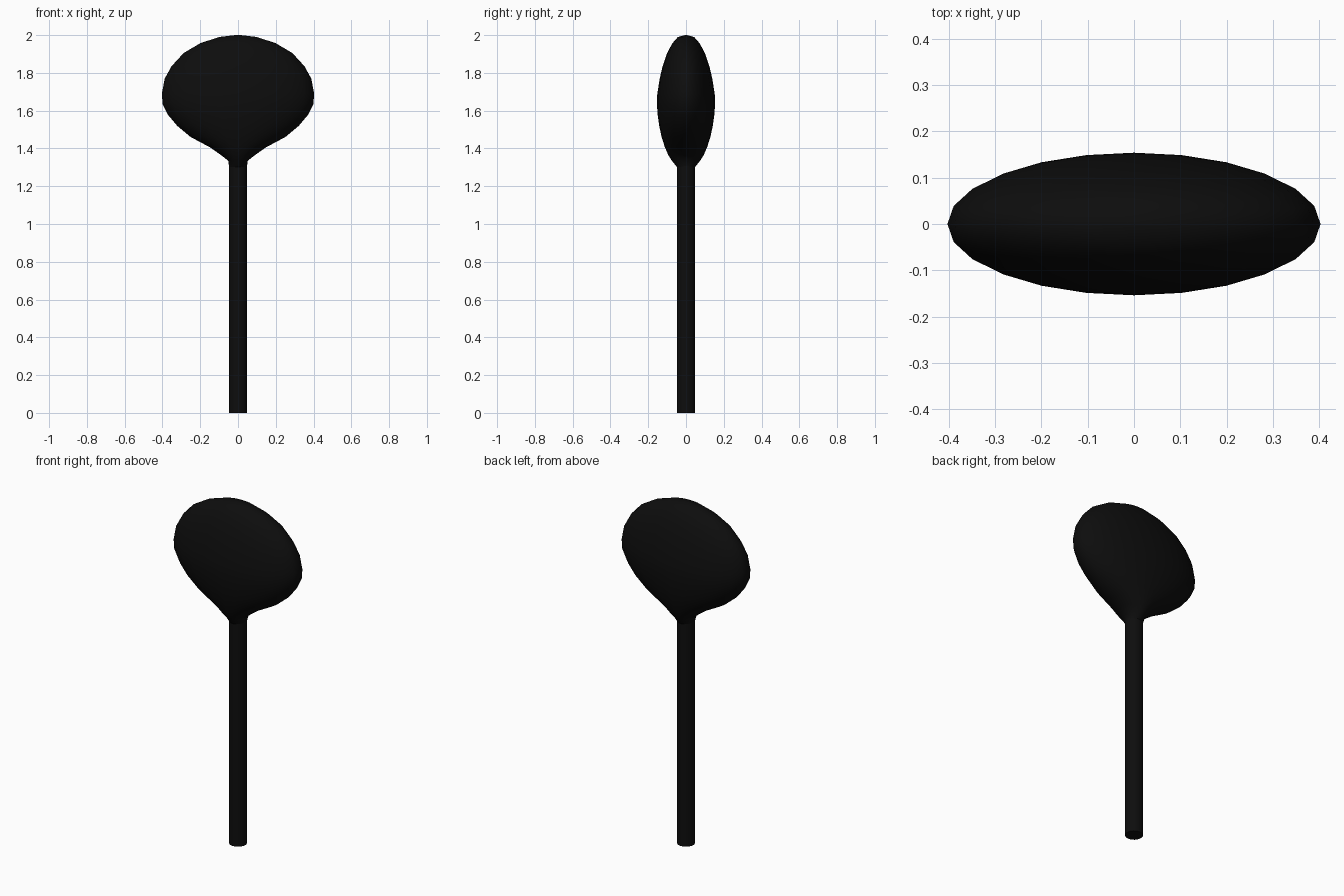
import bpy, bmesh, math

if "Cube" in bpy.data.objects:
    bpy.data.objects.remove(bpy.data.objects["Cube"])

SIDES = 24

black = bpy.data.materials.new("black")
black.diffuse_color = (0.004, 0.004, 0.004, 1)
black.use_nodes = True
black.node_tree.nodes["Principled BSDF"].inputs["Base Color"].default_value = black.diffuse_color


def loft(name, rings):
    """Closed body through elliptical rings of (height, half width x, half depth y)."""
    bm = bmesh.new()
    loops = []
    for z, a, b in rings:
        loops.append([bm.verts.new((a * math.cos(2 * math.pi * i / SIDES),
                                    b * math.sin(2 * math.pi * i / SIDES), z))
                      for i in range(SIDES)])
    for low, high in zip(loops, loops[1:]):
        for i in range(SIDES):
            j = (i + 1) % SIDES
            bm.faces.new((low[i], low[j], high[j], high[i]))
    bm.faces.new(loops[0][::-1])
    bm.faces.new(loops[-1])
    bmesh.ops.recalc_face_normals(bm, faces=bm.faces)
    mesh = bpy.data.meshes.new(name)
    bm.to_mesh(mesh)
    bm.free()
    mesh.materials.append(black)
    obj = bpy.data.objects.new(name, mesh)
    bpy.context.collection.objects.link(obj)
    bpy.ops.object.select_all(action='DESELECT')
    obj.select_set(True)
    bpy.context.view_layer.objects.active = obj
    bpy.ops.object.shade_smooth_by_angle(angle=math.radians(50))
    return obj


# Straight round handle, its top buried in the head
loft("handle", [(0, 0.048, 0.048), (1.36, 0.048, 0.048)])

# Flattened head, tapering into the handle
loft("head", [
    (1.30, 0.047, 0.047), (1.335, 0.052, 0.075), (1.365, 0.09, 0.094),
    (1.407, 0.15, 0.112), (1.46, 0.25, 0.129), (1.52, 0.322, 0.142),
    (1.577, 0.37, 0.150), (1.635, 0.399, 0.154), (1.69, 0.403, 0.152),
    (1.77, 0.388, 0.139), (1.835, 0.352, 0.124), (1.905, 0.288, 0.100),
    (1.957, 0.20, 0.072), (1.99, 0.10, 0.043), (2.0, 0.015, 0.006),
])
